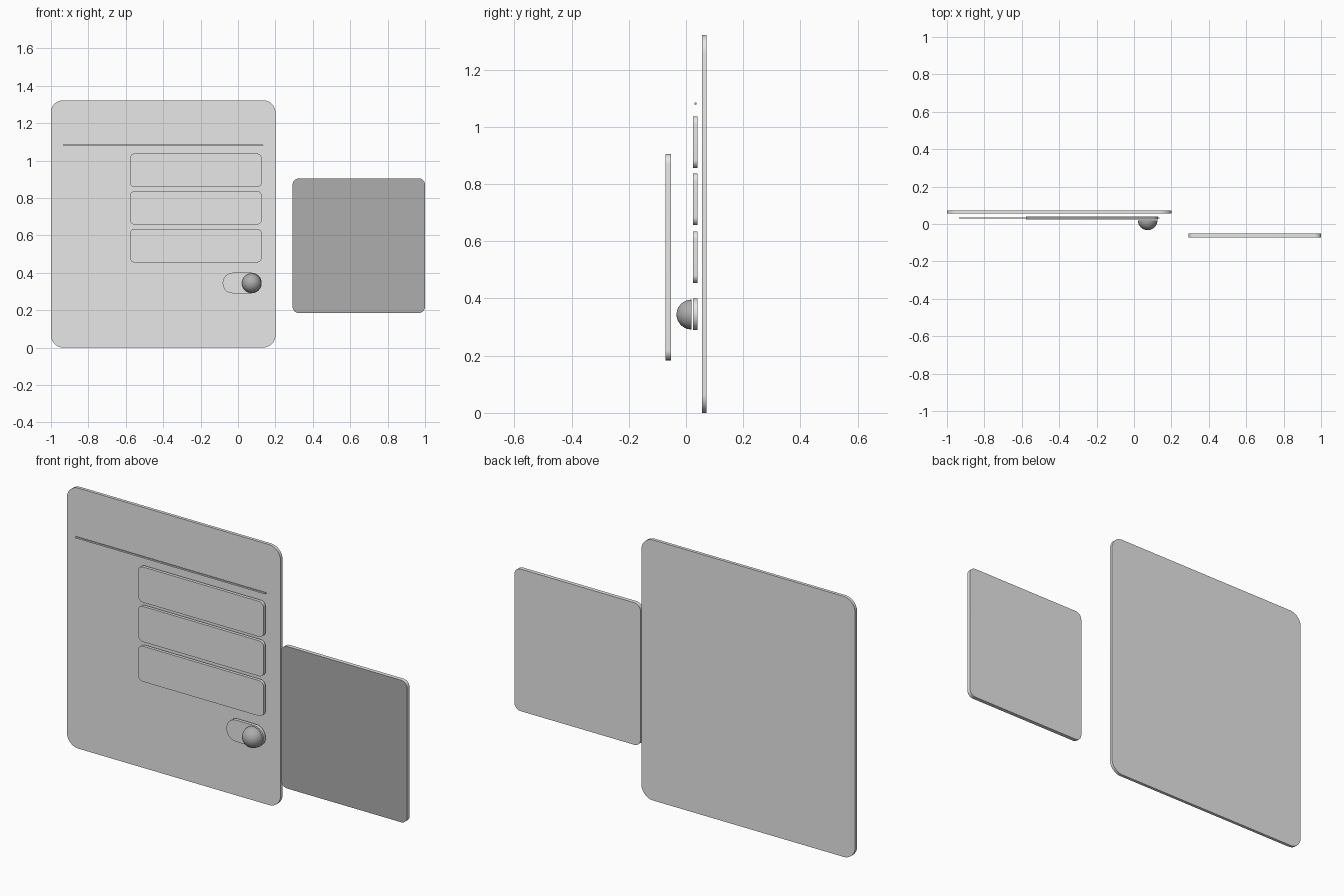
import bpy, bmesh, math
from mathutils import Matrix

if "Cube" in bpy.data.objects:
    bpy.data.objects.remove(bpy.data.objects["Cube"], do_unlink=True)


def make_material(name, value):
    mat = bpy.data.materials.new(name)
    mat.use_nodes = True
    colour = (value, value, value, 1)
    mat.diffuse_color = colour
    mat.node_tree.nodes["Principled BSDF"].inputs["Base Color"].default_value = colour
    return mat


light = make_material("light grey", 0.8)
dark = make_material("dark grey", 0.42)


def finish(name, bm, mats):
    mesh = bpy.data.meshes.new(name)
    bmesh.ops.recalc_face_normals(bm, faces=bm.faces)
    if len(mats) > 1:
        # second colour on the front face only
        for face in bm.faces:
            face.material_index = int(face.normal.y < -0.9)
    bm.to_mesh(mesh)
    bm.free()
    for mat in mats:
        mesh.materials.append(mat)
    obj = bpy.data.objects.new(name, mesh)
    bpy.context.collection.objects.link(obj)
    bpy.ops.object.select_all(action="DESELECT")
    obj.select_set(True)
    bpy.context.view_layer.objects.active = obj
    bpy.ops.object.shade_smooth_by_angle(angle=math.radians(35))
    return obj


def rounded_plate(name, x0, x1, z0, z1, y0, y1, radius, mats, steps=10):
    """Rounded rectangle in the xz plane, extruded along y."""
    bm = bmesh.new()
    corners = [(x1 - radius, z1 - radius), (x0 + radius, z1 - radius),
               (x0 + radius, z0 + radius), (x1 - radius, z0 + radius)]
    ring = []
    for i, (cx, cz) in enumerate(corners):
        for s in range(steps + 1):
            a = math.pi / 2 * (i + s / steps)
            ring.append(bm.verts.new((cx + radius * math.cos(a), y0,
                                      cz + radius * math.sin(a))))
    face = bm.faces.new(ring)
    extruded = bmesh.ops.extrude_face_region(bm, geom=[face], use_keep_orig=True)
    for v in extruded["geom"]:
        if isinstance(v, bmesh.types.BMVert):
            v.co.y = y1
    bmesh.ops.remove_doubles(bm, verts=bm.verts, dist=1e-5)
    return finish(name, bm, mats)


# Large back panel and small side panel
rounded_plate("main_panel", -1, 0.2, 0, 1.322, 0.056, 0.072, 0.065, [light])
rounded_plate("side_panel", 0.292, 1, 0.184, 0.905, -0.072, -0.052, 0.035, [light, dark])

# Three stacked input fields
for i, top in enumerate((1.037, 0.837, 0.635)):
    rounded_plate(f"field_{i + 1}", -0.578, 0.127, top - 0.18, top,
                  0.024, 0.04, 0.027, [light])

# Toggle switch: pill track and domed knob
rounded_plate("toggle_track", -0.082, 0.127, 0.29, 0.4, 0.024, 0.04, 0.0545, [light])

bm = bmesh.new()
bmesh.ops.create_uvsphere(bm, u_segments=32, v_segments=24, radius=0.052)
cut = bmesh.ops.bisect_plane(bm, geom=bm.verts[:] + bm.edges[:] + bm.faces[:], dist=1e-5,
                             plane_co=(0, 0, 0), plane_no=(0, 0, 1), clear_outer=True)
rim = [e for e in cut["geom_cut"] if isinstance(e, bmesh.types.BMEdge)]
bmesh.ops.contextual_create(bm, geom=rim)
bmesh.ops.transform(bm, verts=bm.verts, matrix=Matrix.Translation((0.073, 0.019, 0.344))
                    @ Matrix.Rotation(math.radians(-90), 4, "X"))
finish("toggle_knob", bm, [dark])

# Thin divider line
rounded_plate("divider_line", -0.936, 0.135, 1.079, 1.086, 0.029, 0.036, 0.002, [light], 3)
